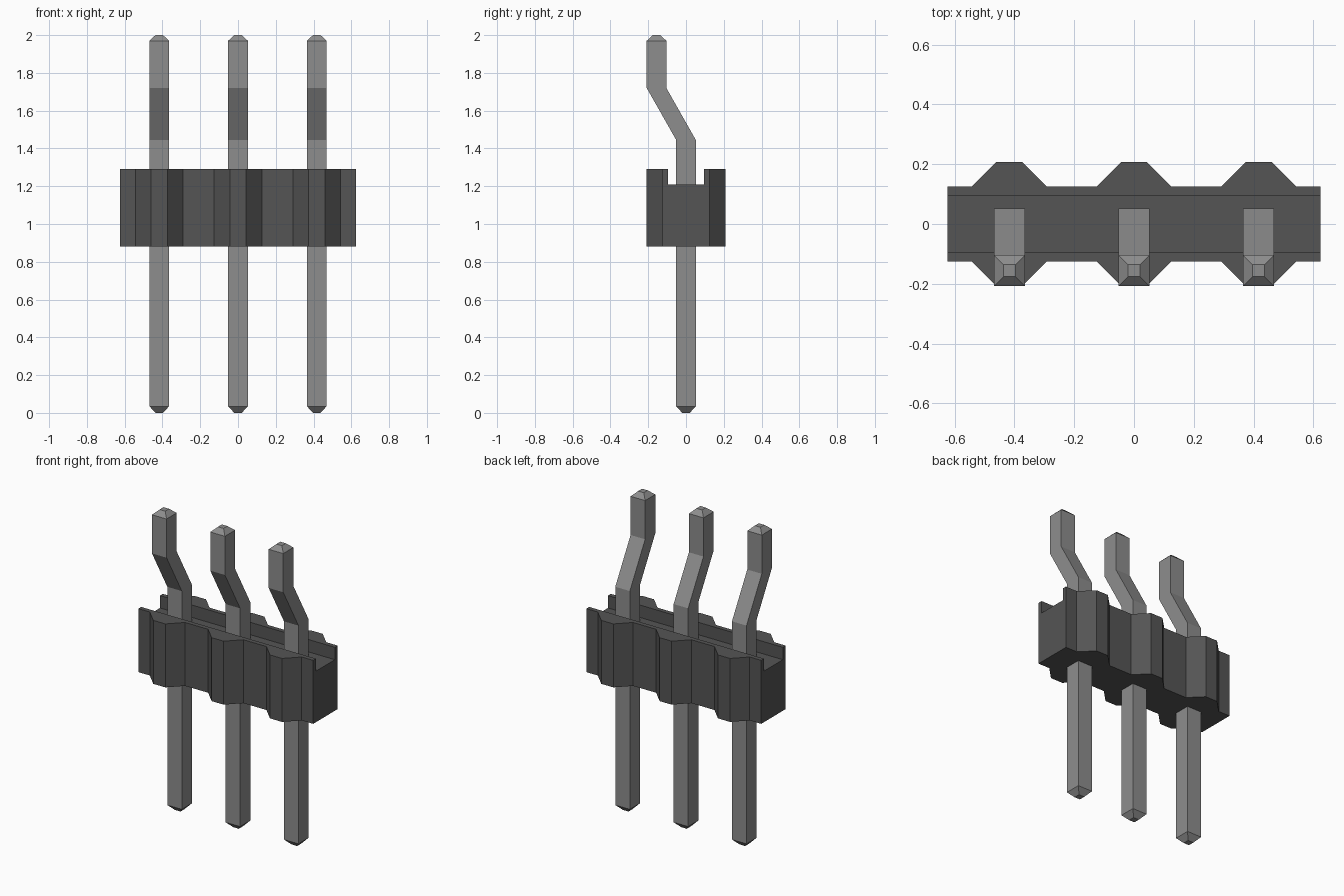
import bpy
import bmesh

if "Cube" in bpy.data.objects:
    bpy.data.objects.remove(bpy.data.objects["Cube"], do_unlink=True)

PITCH = 0.417
PIN_X = (-PITCH, 0.0, PITCH)
PIN_HALF = 0.052


def make_material(name, value):
    mat = bpy.data.materials.new(name)
    mat.use_nodes = True
    color = (value, value, value, 1.0)
    mat.diffuse_color = color
    mat.node_tree.nodes["Principled BSDF"].inputs["Base Color"].default_value = color
    return mat


def loft(name, rings, mat):
    """Skin a stack of equal-length rings and cap both ends."""
    bm = bmesh.new()
    loops = [[bm.verts.new(p) for p in ring] for ring in rings]
    n = len(loops[0])
    for low, high in zip(loops, loops[1:]):
        for i in range(n):
            j = (i + 1) % n
            bm.faces.new((low[i], low[j], high[j], high[i]))
    bm.faces.new(loops[0][::-1])
    bm.faces.new(loops[-1])
    bmesh.ops.recalc_face_normals(bm, faces=bm.faces)
    mesh = bpy.data.meshes.new(name)
    bm.to_mesh(mesh)
    bm.free()
    mesh.materials.append(mat)
    obj = bpy.data.objects.new(name, mesh)
    bpy.context.collection.objects.link(obj)
    return obj


def square(x, y, z, half_x, half_y):
    return [(x + sx * half_x, y + sy * half_y, z)
            for sx, sy in ((-1, -1), (1, -1), (1, 1), (-1, 1))]


plastic = make_material("dark plastic", 0.09)
metal = make_material("grey metal", 0.27)

# Housing: straight bar with a chamfered rib on both sides of every pin
END, FLAT, RIB = 0.625, 0.125, 0.208
side = [(-END, -FLAT)]
for x in PIN_X:
    side += [(x - 0.126, -FLAT), (x - 0.043, -RIB), (x + 0.043, -RIB), (x + 0.126, -FLAT)]
side.append((END, -FLAT))
outline = side + [(-x, -y) for x, y in side]
housing = loft("housing", [[(x, y, z) for x, y in outline] for z in (0.88, 1.29)], plastic)

# Open channel along the top of the housing
cutter = loft("channel_cutter", [square(0, 0, z, 0.8, 0.096) for z in (1.21, 1.4)], plastic)
cutter.hide_render = True
cut = housing.modifiers.new("channel", "BOOLEAN")
cut.operation = "DIFFERENCE"
cut.solver = "EXACT"
cut.object = cutter
bpy.context.view_layer.objects.active = housing
bpy.ops.object.modifier_apply(modifier=cut.name)
bpy.data.objects.remove(cutter, do_unlink=True)

# Pins: square section, forward jog above the housing, tapered tips
TIP, JOG = 0.02, -0.156
sections = [(0.0, 0, TIP), (0.035, 0, PIN_HALF), (1.445, 0, PIN_HALF),
            (1.72, JOG, PIN_HALF), (1.97, JOG, PIN_HALF), (2.0, JOG, TIP)]
for label, x in zip(("right", "middle", "left"), PIN_X):
    loft(label + "_pin", [square(x, y, z, h, h) for z, y, h in sections], metal)
